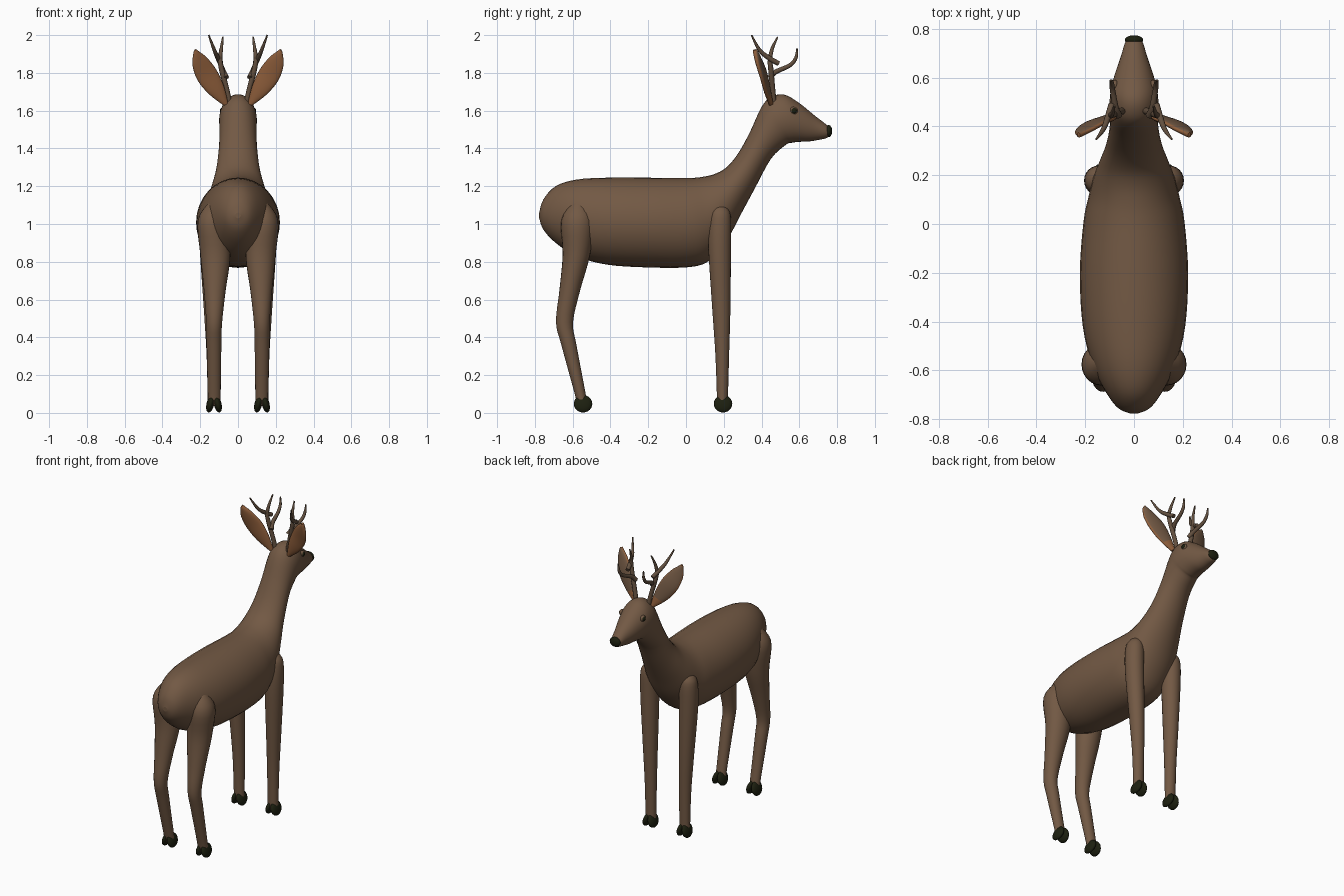
import bpy
import bmesh
import math
from mathutils import Vector

cube = bpy.data.objects.get("Cube")
if cube:
    bpy.data.objects.remove(cube)


def material(name, color):
    mat = bpy.data.materials.new(name)
    mat.use_nodes = True
    mat.diffuse_color = (*color, 1)
    mat.node_tree.nodes["Principled BSDF"].inputs["Base Color"].default_value = (*color, 1)
    return mat


FUR = material("brown_fur", (0.17, 0.10, 0.058))
EAR = material("tan_ear", (0.28, 0.115, 0.045))
HORN = material("antler_brown", (0.125, 0.08, 0.05))
DARK = material("dark_hoof", (0.012, 0.014, 0.005))


def smooth_rows(rows, steps):
    """Catmull-Rom interpolation through rows of numbers."""
    out = []
    for i in range(len(rows) - 1):
        p0, p1 = rows[max(i - 1, 0)], rows[i]
        p2, p3 = rows[i + 1], rows[min(i + 2, len(rows) - 1)]
        for k in range(steps):
            t = k / steps
            out.append([b + 0.5 * t * (c - a + t * (2*a - 5*b + 4*c - d + t * (3*(b - c) + d - a)))
                        for a, b, c, d in zip(p0, p1, p2, p3)])
    return out + [list(rows[-1])]


def finish(name, bm, mats, mirror=False):
    bmesh.ops.recalc_face_normals(bm, faces=bm.faces)
    mesh = bpy.data.meshes.new(name)
    bm.to_mesh(mesh)
    bm.free()
    for mat in mats:
        mesh.materials.append(mat)
    for face in mesh.polygons:
        face.use_smooth = len(face.vertices) == 4 or len(face.vertices) == 3
    obj = bpy.data.objects.new(name, mesh)
    bpy.context.collection.objects.link(obj)
    if mirror:
        obj.modifiers.new("Mirror", "MIRROR")
    return obj


def loft(name, rings, mats, mirror=False, sides=32, rule=None):
    """Skin elliptical rings given as (centre, half axis, half axis)."""
    bm = bmesh.new()
    angles = [2 * math.pi * i / sides for i in range(sides)]
    loops = [[bm.verts.new(c + u * math.cos(a) + v * math.sin(a)) for a in angles]
             for c, u, v in rings]
    for row, (low, high) in enumerate(zip(loops, loops[1:])):
        for i in range(sides):
            j = (i + 1) % sides
            face = bm.faces.new((low[i], low[j], high[j], high[i]))
            if rule:
                face.material_index = rule(row / len(rings), angles[i] + math.pi / sides)
    bm.faces.new(loops[0])
    bm.faces.new(loops[-1])
    return finish(name, bm, mats, mirror)


def ellipsoid(name, center, radii, mat, mirror=False, lean=0):
    bm = bmesh.new()
    bmesh.ops.create_uvsphere(bm, u_segments=20, v_segments=12, radius=1)
    for v in bm.verts:
        v.co = Vector(center) + Vector(r * c for r, c in zip(radii, v.co))
        v.co.x += lean * (v.co.z - center[2])
    return finish(name, bm, [mat], mirror)


# Torso, neck and head: upper point (y, z), lower point (y, z), half width
body_rows = [
    (-.777, 1.06, -.777, 1.03, .015), (-.755, 1.13, -.755, .97, .065),
    (-.69, 1.2, -.69, .90, .115), (-.58, 1.235, -.58, .83, .17),
    (-.42, 1.245, -.42, .785, .21), (-.2, 1.245, -.2, .77, .222),
    (0, 1.243, .02, .772, .207), (.09, 1.25, .13, .81, .187),
    (.16, 1.268, .22, .92, .167), (.22, 1.305, .29, 1.05, .142),
    (.28, 1.38, .36, 1.18, .116), (.34, 1.49, .45, 1.345, .1),
    (.40, 1.62, .53, 1.42, .099), (.45, 1.672, .56, 1.43, .1),
    (.52, 1.685, .60, 1.435, .093), (.60, 1.64, .65, 1.437, .075),
    (.68, 1.575, .70, 1.445, .053), (.745, 1.525, .745, 1.455, .036),
    (.765, 1.505, .765, 1.475, .018),
]
loft("body", [(Vector((0, (a + c) / 2, (b + d) / 2)), Vector((w, 0, 0)),
               Vector((0, (a - c) / 2, (b - d) / 2)))
              for a, b, c, d, w in smooth_rows(body_rows, 4)], [FUR])

# Legs: centre x, y, z and the two half widths
legs = {
    "front": [(.14, .18, 1.1, .012, .015), (.142, .18, 1.08, .038, .042),
              (.145, .18, 1.03, .056, .058), (.145, .178, .88, .058, .06),
              (.135, .187, .55, .046, .048), (.128, .192, .3, .038, .036),
              (.126, .193, .04, .034, .028)],
    "rear": [(.12, -.57, 1.12, .03, .03), (.135, -.575, 1.02, .078, .085),
             (.12, -.58, .84, .08, .073), (.123, -.615, .65, .058, .055),
             (.126, -.643, .48, .042, .045), (.127, -.62, .36, .039, .04),
             (.126, -.56, .1, .034, .029), (.126, -.548, .04, .034, .027)],
}
for part, rows in legs.items():
    loft(part + "_legs", [(Vector((x, y, z)), Vector((rx, 0, 0)), Vector((0, ry, 0)))
                          for x, y, z, rx, ry in smooth_rows(rows, 4)],
         [FUR], mirror=True, sides=24)
    # Cloven hooves
    foot_y = rows[-1][1]
    for side, sign in (("inner", -1), ("outer", 1)):
        ellipsoid(f"{part}_{side}_hooves", (.127 + sign * .019, foot_y + .003, .048),
                  (.021, .049, .046), DARK, mirror=True, lean=sign * -.2)

# Nose and eyes
ellipsoid("nose", (0, .755, 1.492), (.038, .019, .032), DARK)
ellipsoid("eyelids", (.078, .57, 1.6), (.014, .021, .021), FUR, mirror=True)
ellipsoid("eyes", (.082, .572, 1.6), (.014, .016, .016), DARK, mirror=True)

# Ears: centre x, y, z, half width, half thickness; fur panel on the forward side
ear_rows = [(.065, .45, 1.635, .014, .012), (.115, .43, 1.71, .046, .016),
            (.165, .41, 1.79, .058, .017), (.203, .385, 1.86, .044, .016),
            (.222, .37, 1.905, .018, .014), (.226, .365, 1.922, .006, .01)]
across, through = Vector((.86, -.12, -.48)), Vector((.15, .97, .2))


def ear_panel(t, angle):
    return int(math.sin(angle) > .6 and .1 < t < .85)


loft("ears", [(Vector((x, y, z)), across * w, through * h)
              for x, y, z, w, h in smooth_rows(ear_rows, 4)],
     [EAR, FUR], mirror=True, sides=24, rule=ear_panel)


# Antlers: tapered tubes along x, y, z with radius
def tube(name, points):
    rings = []
    rows = smooth_rows(points, 5)
    for i, (x, y, z, r) in enumerate(rows):
        ahead, behind = rows[min(i + 1, len(rows) - 1)], rows[max(i - 1, 0)]
        along = (Vector(ahead[:3]) - Vector(behind[:3])).normalized()
        u = along.cross(Vector((1, 0, 0))).normalized()
        rings.append((Vector((x, y, z)), u * r, along.cross(u) * r))
    loft(name, rings, [HORN], mirror=True, sides=12)


tube("antler_beams", [(.045, .465, 1.64, .015), (.062, .458, 1.72, .014),
                      (.085, .45, 1.81, .014), (.095, .445, 1.87, .012),
                      (.088, .457, 1.93, .009), (.08, .485, 1.99, .004)])
tube("antler_rear_tines", [(.092, .49, 1.85, .013), (.105, .445, 1.875, .013),
                           (.125, .39, 1.92, .01), (.155, .347, 2.0, .004)])
tube("antler_brow_tines", [(.062, .445, 1.775, .015), (.075, .475, 1.805, .013),
                           (.088, .55, 1.84, .011), (.092, .582, 1.88, .009),
                           (.095, .588, 1.93, .004)])
